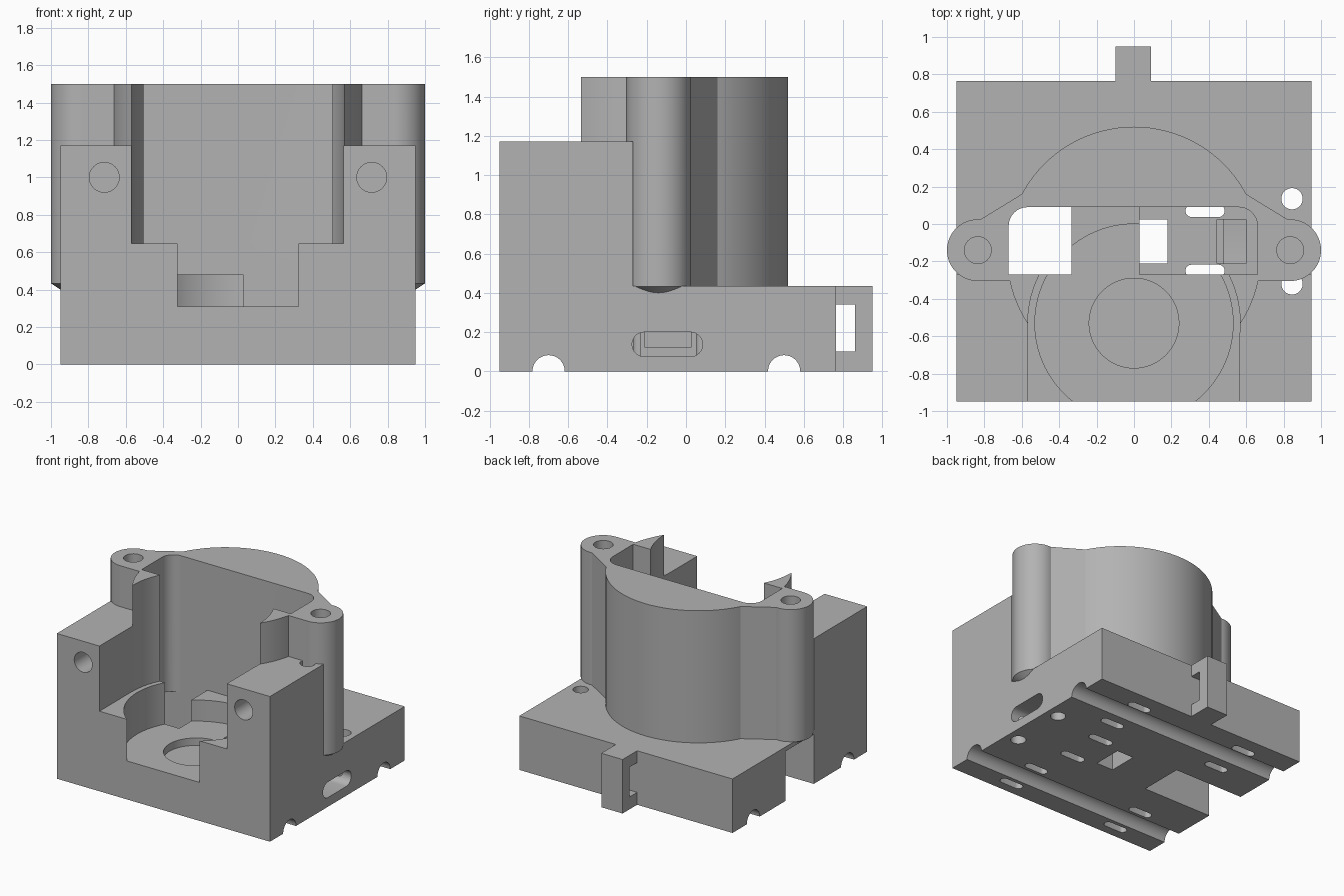
import bpy, bmesh, math
from mathutils import Matrix, Vector

if "Cube" in bpy.data.objects:
    bpy.data.objects.remove(bpy.data.objects["Cube"])

grey = bpy.data.materials.new("plain grey")
grey.use_nodes = True
COLOUR = (0.45, 0.45, 0.45, 1)
grey.diffuse_color = COLOUR
grey.node_tree.nodes["Principled BSDF"].inputs["Base Color"].default_value = COLOUR


def make(name, bm):
    bmesh.ops.recalc_face_normals(bm, faces=bm.faces)
    mesh = bpy.data.meshes.new(name)
    bm.to_mesh(mesh)
    bm.free()
    mesh.materials.append(grey)
    obj = bpy.data.objects.new(name, mesh)
    bpy.context.collection.objects.link(obj)
    return obj


def prism(name, points, low, high, axis="z"):
    """Extrude a flat outline along z (points are x, y) or x (points are y, z)."""
    bm = bmesh.new()
    place = (lambda p, h: (p[0], p[1], h)) if axis == "z" else (lambda p, h: (h, p[0], p[1]))
    face = bm.faces.new([bm.verts.new(place(p, low)) for p in points])
    top = bmesh.ops.extrude_face_region(bm, geom=[face])["geom"]
    shift = Vector(place((0, 0), high - low))
    bmesh.ops.translate(bm, vec=shift, verts=[v for v in top if isinstance(v, bmesh.types.BMVert)])
    return make(name, bm)


def box(name, x0, x1, y0, y1, z0, z1):
    return prism(name, [(x0, y0), (x1, y0), (x1, y1), (x0, y1)], z0, z1)


def rod(name, centre, radius, length, axis="z", tip=None, sides=64):
    """Cylinder or cone starting at centre and running along the axis."""
    bm = bmesh.new()
    turn = {"z": Matrix(), "x": Matrix.Rotation(math.pi / 2, 4, "Y"),
            "y": Matrix.Rotation(-math.pi / 2, 4, "X")}[axis]
    move = Matrix.Translation(centre) @ turn @ Matrix.Translation((0, 0, length / 2))
    bmesh.ops.create_cone(bm, cap_ends=True, segments=sides, radius1=radius,
                          radius2=radius if tip is None else tip, depth=length, matrix=move)
    return make(name, bm)


def stadium(u, v, length, width):
    """Outline of a slot with round ends, long along the first coordinate."""
    r, half = width / 2, (length - width) / 2
    pts = []
    for i in range(26):
        side = 1 if i < 13 else -1
        a = -math.pi / 2 + math.pi * (i if i < 13 else i - 1) / 12
        pts.append((u + side * half + r * math.cos(a), v + r * math.sin(a)))
    return pts


def arc(cx, cy, r, start, end, steps=8):
    return [(cx + r * math.cos(math.radians(start + (end - start) * i / steps)),
             cy + r * math.sin(math.radians(start + (end - start) * i / steps)))
            for i in range(steps + 1)]


# Base with the raised front block, as one side profile
body = prism("carriage_body", [(-0.95, 0), (0.765, 0), (0.765, 0.435), (-0.27, 0.435),
                               (-0.27, 1.17), (-0.95, 1.17)], -0.95, 0.95, "x")


def combine(part, operation):
    part.hide_render = True
    mod = body.modifiers.new("combine", "BOOLEAN")
    mod.operation, mod.solver, mod.object = operation, "EXACT", part
    bpy.context.view_layer.objects.active = body
    bpy.ops.object.modifier_apply(modifier=mod.name)
    bpy.data.objects.remove(part)


def add(part):
    combine(part, "UNION")


def cut(part):
    combine(part, "DIFFERENCE")


# Vertical holes through the base on the left side
for y in (0.135, -0.32):
    cut(rod("base_hole", (0.845, y, -0.1), 0.057, 1.4, sides=32))

# Rear tab
add(box("rear_tab", -0.1, 0.09, 0.7, 0.95, 0, 0.435))
cut(box("tab_slot", -0.2, 0.2, 0.765, 0.86, 0.1, 0.34))

# Round tower with an ear on each side
add(rod("tower", (0, -0.16, 0.3), 0.68, 1.2, sides=96))
for s in (-1, 1):
    add(prism("ear_web", [(s * 0.3, 0.16), (s * 0.6, 0.16), (s * 0.82, 0.025),
                          (s * 0.83, -0.305), (s * 0.3, -0.305)], 0.3, 1.5))
    add(rod("ear", (s * 0.835, -0.14, 0.432), 0.165, 1.068))
    add(rod("ear_taper", (s * 0.835, -0.14, 0.4), 0.115, 0.033, tip=0.165))

# Front opening and stepped round pocket
cut(box("front_opening", -0.57, 0.565, -1.1, -0.53, 0.645, 1.6))
cut(rod("upper_pocket", (0, -0.53, 0.645), 0.568, 1, sides=96))
cut(rod("lower_pocket", (0, -0.53, 0.31), 0.53, 0.5, sides=96))
cut(rod("floor_recess", (0, -0.53, 0.25), 0.24, 0.2))

# Rounded pocket inside the tower
right_end = arc(0.56, -0.01, 0.1, 0, 90)
left_end = arc(-0.57, -0.01, 0.1, 90, 180)
cut(prism("tower_pocket", [(-0.67, -0.27), (0.66, -0.27)] + right_end + left_end, 0.48, 1.6))
cut(prism("through_shaft", [(-0.67, -0.27), (-0.335, -0.27), (-0.335, 0.09)] + left_end, -0.1, 0.6))
cut(box("side_notch", -1.1, -0.335, -0.27, 0.09, -0.1, 0.4))
cut(box("deep_pocket", 0.03, 0.66, -0.27, 0.09, 0.2, 0.6))
cut(box("floor_window", 0.03, 0.18, -0.21, 0.025, -0.1, 0.4))

# Side slot, with a lower channel inside
cut(prism("side_slot", stadium(-0.095, 0.137, 0.36, 0.125), 0.48, 1.1, "x"))
cut(box("inner_channel", 0.445, 0.6, -0.21, 0.025, 0.12, 0.3))

# Rod grooves and tie slots underneath
for y in (-0.7, 0.5):
    cut(rod("rod_groove", (-1.1, y, 0), 0.082, 2.2, "x"))
for x in (-0.53, 0.47):
    for y in (-0.845, -0.56, 0.31, 0.62):
        cut(prism("tie_slot", stadium(x, y, 0.2, 0.065), -0.1, 0.2))
for y in (-0.25, 0.07):
    cut(prism("centre_tie_slot", stadium(0.38, y, 0.21, 0.065), -0.1, 0.3))

# Screw holes in the ears and the front block
for s in (-1, 1):
    cut(rod("ear_hole", (s * 0.835, -0.14, 1.0), 0.072, 0.6, sides=32))
    cut(rod("front_hole", (s * 0.715, -1.1, 1.0), 0.08, 0.55, "y", sides=32))

# Crisp edges with smooth curved walls
bpy.ops.object.select_all(action="DESELECT")
body.hide_render = False
body.select_set(True)
bpy.context.view_layer.objects.active = body
bpy.ops.object.shade_smooth_by_angle(angle=math.radians(30))
